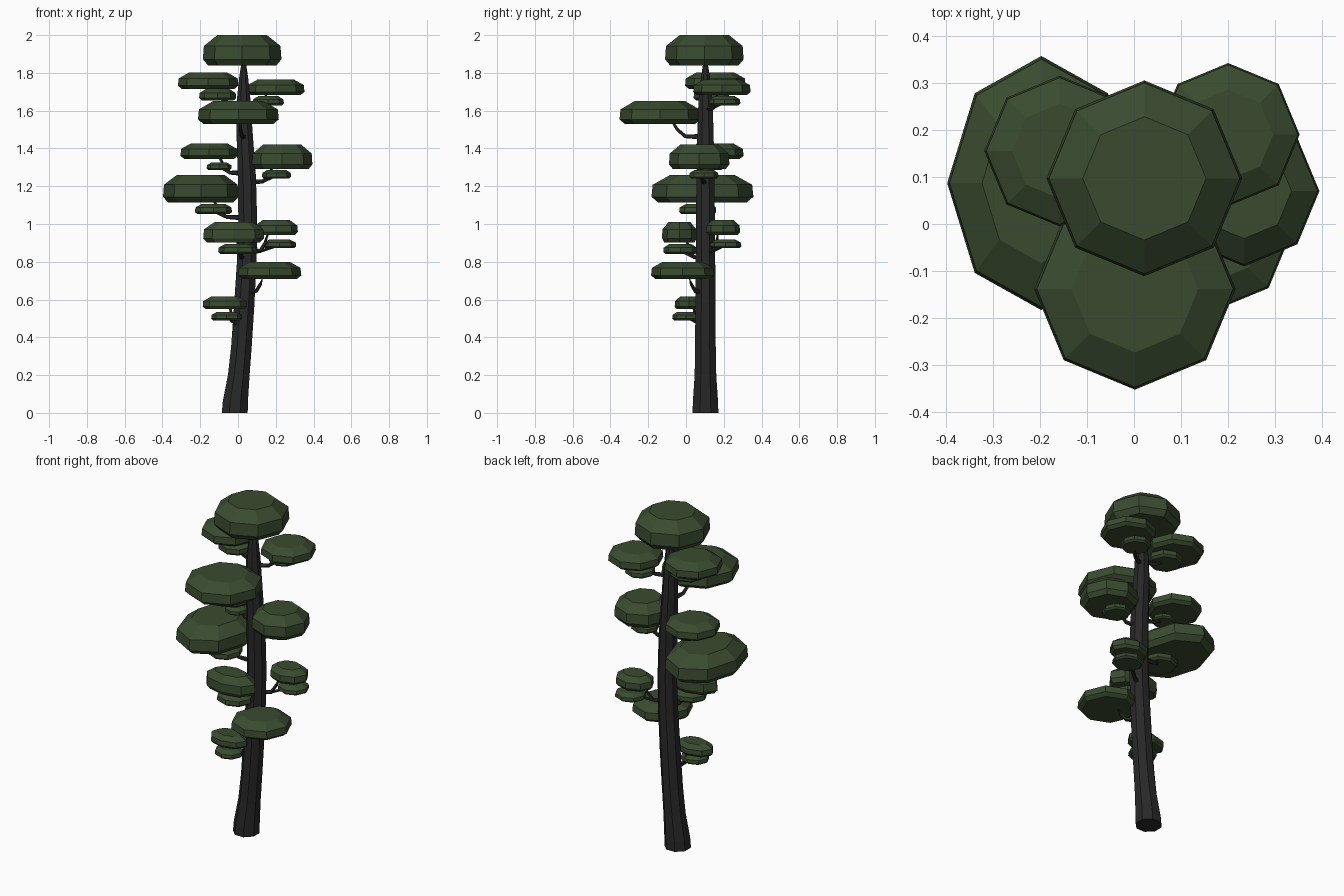
import bpy, bmesh, math
from mathutils import Vector

if "Cube" in bpy.data.objects:
    bpy.data.objects.remove(bpy.data.objects["Cube"])


def material(name, rgb):
    m = bpy.data.materials.new(name)
    m.diffuse_color = (*rgb, 1)
    m.use_nodes = True
    m.node_tree.nodes["Principled BSDF"].inputs["Base Color"].default_value = m.diffuse_color
    return m


GREEN = material("dark_green_foliage", (0.042, 0.071, 0.029))
BARK = material("charcoal_bark", (0.021, 0.021, 0.021))


def finish(bm, name, mat):
    bmesh.ops.recalc_face_normals(bm, faces=bm.faces)
    me = bpy.data.meshes.new(name)
    bm.to_mesh(me)
    bm.free()
    me.materials.append(mat)
    ob = bpy.data.objects.new(name, me)
    bpy.context.collection.objects.link(ob)
    return ob


def loft(name, rings, sides, mat, turn=0.0):
    """Skin a stack of horizontal ellipses (x, y, z, rx, ry) with flat caps."""
    bm = bmesh.new()
    loops = []
    for x, y, z, rx, ry in rings:
        loops.append([bm.verts.new((x + rx * math.cos(turn + 2 * math.pi * i / sides),
                                    y + ry * math.sin(turn + 2 * math.pi * i / sides), z))
                      for i in range(sides)])
    for a, b in zip(loops, loops[1:]):
        for i in range(sides):
            j = (i + 1) % sides
            bm.faces.new((a[i], a[j], b[j], b[i]))
    bm.faces.new(loops[0])
    bm.faces.new(loops[-1])
    return finish(bm, name, mat)


# foliage pad: octagonal cushion, bevelled below and sloped on top
PAD_PROFILE = [(0.0, 0.87), (0.2, 1.0), (0.64, 0.975), (1.0, 0.63)]


def pad(name, x, y, z0, z1, rx, ry):
    loft(name, [(x, y, z0 + t * (z1 - z0), rx * r, ry * r) for t, r in PAD_PROFILE], 8, GREEN)


# trunk: gently bowed, tapering to a point inside the crown
TRUNK = [(0.00, -0.017, 0.074), (0.06, -0.014, 0.072), (0.20, 0.004, 0.062),
         (0.35, 0.018, 0.059), (0.57, 0.033, 0.058), (0.80, 0.046, 0.056),
         (1.00, 0.052, 0.054), (1.25, 0.047, 0.052), (1.50, 0.034, 0.046),
         (1.65, 0.030, 0.040), (1.78, 0.030, 0.025), (1.87, 0.030, 0.010)]
loft("trunk", [(x, 0.103, z, r, r) for z, x, r in TRUNK], 8, BARK, math.pi / 8)


def trunk_x(z):
    for (za, xa, _), (zb, xb, _) in zip(TRUNK, TRUNK[1:]):
        if za <= z <= zb:
            return xa + (xb - xa) * (z - za) / (zb - za)
    return 0.03


def branch(name, points, radii):
    """Thin tapering five-sided twig along a path."""
    bm = bmesh.new()
    pts = [Vector(p) for p in points]
    loops = []
    for k, p in enumerate(pts):
        d = (pts[min(k + 1, len(pts) - 1)] - pts[max(k - 1, 0)]).normalized()
        ref = Vector((0, 0, 1)) if abs(d.z) < 0.9 else Vector((1, 0, 0))
        u = d.cross(ref).normalized()
        v = d.cross(u)
        loops.append([bm.verts.new(p + radii[k] * (u * math.cos(a) + v * math.sin(a)))
                      for a in [2 * math.pi * i / 5 for i in range(5)]])
    for a, b in zip(loops, loops[1:]):
        for i in range(5):
            j = (i + 1) % 5
            bm.faces.new((a[i], a[j], b[j], b[i]))
    bm.faces.new(loops[0])
    bm.faces.new(loops[-1])
    finish(bm, name, BARK)


# main pads with optional lower companion: x, y, bottom, top, rx, ry
CLUSTERS = [
    ("upper_left", (-0.158, 0.155, 1.715, 1.802, 0.160, 0.160), (-0.108, 0.135, 1.655, 1.715, 0.098, 0.095)),
    ("upper_right", (0.200, 0.190, 1.683, 1.765, 0.152, 0.152), (0.160, 0.205, 1.628, 1.677, 0.083, 0.083)),
    ("upper_front", (0.002, -0.138, 1.530, 1.650, 0.214, 0.214), None),
    ("middle_left", (-0.153, 0.155, 1.345, 1.427, 0.152, 0.150), (-0.100, 0.130, 1.287, 1.325, 0.066, 0.065)),
    ("middle_right", (0.234, 0.070, 1.290, 1.420, 0.160, 0.160), (0.204, 0.095, 1.240, 1.287, 0.077, 0.077)),
    ("broad_left", (-0.197, 0.087, 1.115, 1.260, 0.200, 0.270), (-0.130, 0.062, 1.052, 1.107, 0.098, 0.098)),
    ("lower_front", (-0.023, -0.035, 0.903, 1.010, 0.161, 0.092), (0.000, -0.030, 0.840, 0.895, 0.105, 0.090)),
    ("lower_right", (0.202, 0.196, 0.942, 1.020, 0.115, 0.090), (0.220, 0.210, 0.872, 0.917, 0.088, 0.083)),
    ("low_front_right", (0.168, -0.018, 0.710, 0.800, 0.167, 0.167), None),
    ("lowest_left", (-0.070, 0.015, 0.550, 0.615, 0.117, 0.075), (-0.060, 0.000, 0.490, 0.535, 0.082, 0.073)),
]
pad("crown_foliage", 0.022, 0.097, 1.840, 2.0, 0.208, 0.208)

for name, main, small in CLUSTERS:
    pad(name + "_foliage", *main)
    if small:
        pad(name + "_small_foliage", *small)
    # crooked twig from the trunk up into the pad
    low = small[2] if small else main[2] - 0.05
    root = Vector((trunk_x(low), 0.103, low - 0.02))
    tip = Vector((main[0], main[1], main[2] + 0.02))
    flat = Vector((tip.x - root.x, tip.y - root.y, 0))
    elbow = root + flat * 0.45 + Vector((0, 0, 0.005))
    knee = root + flat * 0.62 + Vector((0, 0, (tip.z - root.z) * 0.45))
    branch(name + "_branch", [root, elbow, knee, root + flat * 0.75 + Vector((0, 0, tip.z - root.z))],
           [0.016, 0.011, 0.009, 0.006])
    if small:
        branch(name + "_twig", [elbow, (small[0], small[1], small[2] + 0.015)], [0.009, 0.005])
